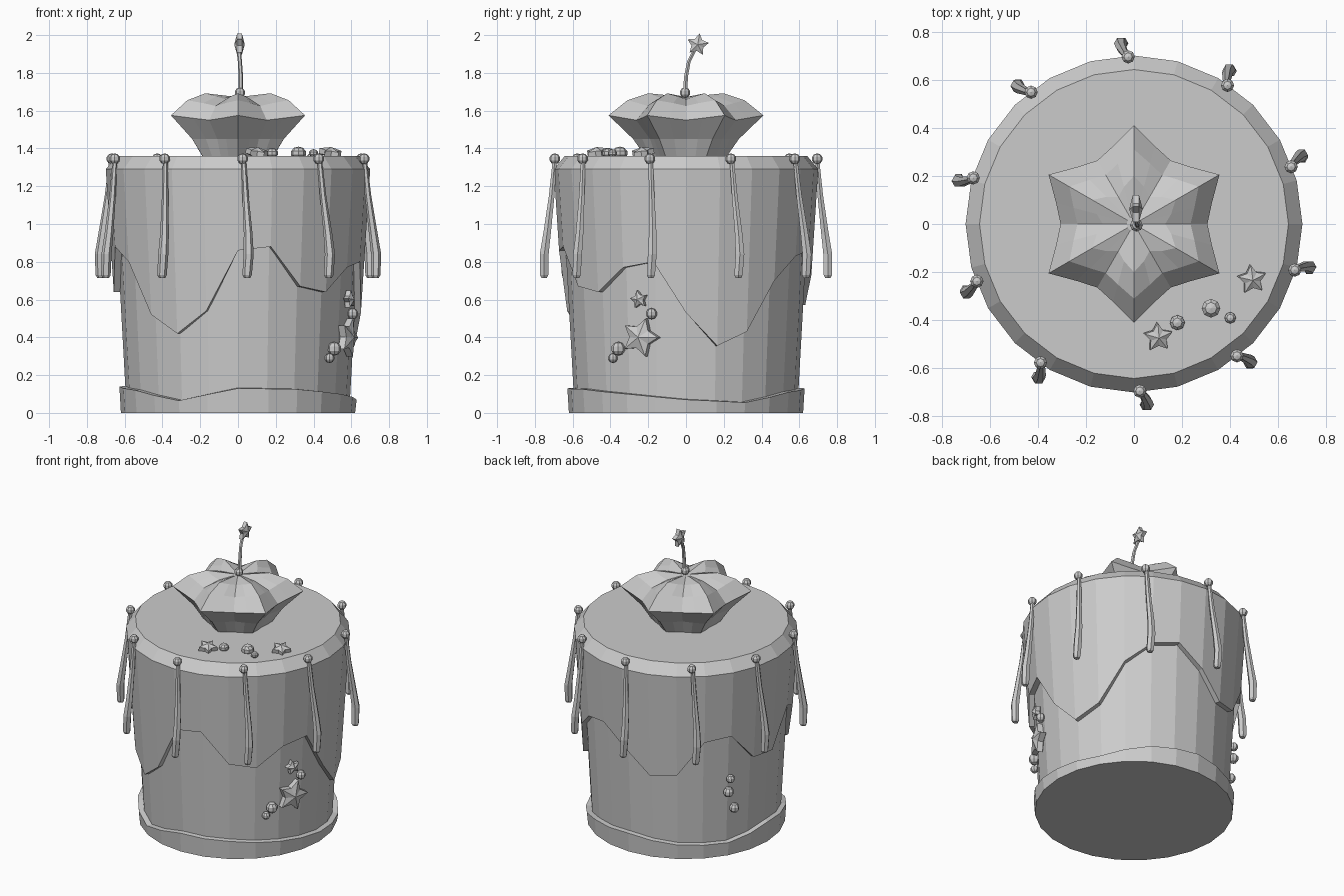
import bpy, bmesh, math
from math import sin, cos, pi, radians
from mathutils import Vector, Matrix

if "Cube" in bpy.data.objects:
    bpy.data.objects.remove(bpy.data.objects["Cube"])

grey = bpy.data.materials.new("plain_grey")
grey.use_nodes = True
grey.diffuse_color = (0.6, 0.6, 0.6, 1)
grey.node_tree.nodes["Principled BSDF"].inputs["Base Color"].default_value = (0.6, 0.6, 0.6, 1)


def finish(name, bm):
    """Turn a bmesh into a flat-shaded object."""
    bmesh.ops.recalc_face_normals(bm, faces=bm.faces[:])
    mesh = bpy.data.meshes.new(name)
    bm.to_mesh(mesh)
    bm.free()
    mesh.materials.append(grey)
    obj = bpy.data.objects.new(name, mesh)
    bpy.context.collection.objects.link(obj)
    return obj


def skin(name, rings):
    """Bridge rings of points and close both ends."""
    bm = bmesh.new()
    loops = [[bm.verts.new(p) for p in ring] for ring in rings]
    for a, b in zip(loops, loops[1:]):
        n = len(a)
        for i in range(n):
            j = (i + 1) % n
            bm.faces.new((a[i], a[j], b[j], b[i]))
    bm.faces.new(loops[0])
    bm.faces.new(loops[-1])
    return finish(name, bm)


def around(phi, r, z):
    """Point at an angle measured from the front towards +x."""
    return Vector((r * sin(phi), -r * cos(phi), z))


def tube(name, path, radii, sides=6):
    """Tapered tube along a mostly vertical path."""
    return skin(name, [[p + Vector((r * cos(2 * pi * i / sides), r * sin(2 * pi * i / sides), 0))
                        for i in range(sides)] for p, r in zip(path, radii)])


def ball(name, pos, r, squash=1.0):
    bm = bmesh.new()
    bmesh.ops.create_uvsphere(bm, u_segments=8, v_segments=5, radius=r)
    bmesh.ops.scale(bm, vec=(1, 1, squash), verts=bm.verts)
    bmesh.ops.translate(bm, vec=pos, verts=bm.verts)
    return finish(name, bm)


def star(name, pos, normal, r, depth, turn=0.0):
    """Puffy five-pointed star facing along the normal."""
    bm = bmesh.new()
    rim = []
    for i in range(10):
        a = turn + i * pi / 5
        q = r if i % 2 == 0 else r * 0.56
        rim.append([bm.verts.new((q * cos(a), q * sin(a), s * depth * 0.45)) for s in (-1, 1)])
    tips = [bm.verts.new((0, 0, s * depth)) for s in (-1, 1)]
    for i in range(10):
        a, b = rim[i], rim[(i + 1) % 10]
        bm.faces.new((a[0], b[0], b[1], a[1]))
        for s in (0, 1):
            bm.faces.new((a[s], b[s], tips[s]))
    turn_to = Vector(normal).to_track_quat('Z', 'Y').to_matrix().to_4x4()
    bmesh.ops.transform(bm, matrix=Matrix.Translation(pos) @ turn_to, verts=bm.verts)
    return finish(name, bm)


SIDES = 24
angles = [2 * pi * i / SIDES for i in range(SIDES)]


def ring(r, z):
    return [around(a, r, z) for a in angles]


# Tapered body
skin("body", [ring(0.59, 0.02), ring(0.655, 1.2)])

# Base trim with a wavy upper edge
wave = [.13, .125, .10, .07, .055, .11, .13, .10, .09, .14, .12, .065]
base_top = [(wave[i // 2] + wave[(i + 1) // 2 % 12]) / 2 for i in range(SIDES)]
skin("base_trim", [ring(0.62, 0),
                   [around(a, 0.628, z) for a, z in zip(angles, base_top)],
                   [around(a, 0.59, z + 0.003) for a, z in zip(angles, base_top)]])

# Frosting coat with a dripping lower edge
drip = [.86, .88, .67, .64, .77, .80, .53, .355, .43, .70, .83, .86,
        .73, .57, .59, .82, .84, .65, .64, .88, .80, .52, .42, .54]


def coat_radius(z):
    return 0.70 - 0.065 * (1.29 - z)


skin("frosting", [[around(a, 0.585 + 0.05 * z, z) for a, z in zip(angles, drip)],
                  [around(a, coat_radius(z), z) for a, z in zip(angles, drip)],
                  ring(0.70, 1.29), ring(0.642, 1.36)])

# Six-pointed fluted top: radius and height at tip, flank and valley
profile = [((.21, 1.35), (.19, 1.35), (.18, 1.35)),
           ((.28, 1.45), (.24, 1.45), (.22, 1.45)),
           ((.41, 1.575), (.335, 1.56), (.305, 1.55)),
           ((.31, 1.655), (.26, 1.64), (.235, 1.625)),
           ((.20, 1.692), (.16, 1.675), (.13, 1.66)),
           ((.03, 1.675), (.03, 1.67), (.03, 1.67))]
skin("fluted_top", [[around(a, *level[(0, 1, 2, 1)[i % 4]]) for i, a in enumerate(angles)]
                    for level in profile])

# Curved stem with a star on its end
ball("stem_bulb", Vector((0.01, -0.005, 1.695)), 0.028)
stem = [(.015, -.005, 1.69), (.015, 0, 1.78), (.01, .015, 1.86), (.005, .04, 1.91), (.005, .06, 1.945)]
tube("stem", [Vector(p) for p in stem], [.013, .012, .011, .012, .013])
star("stem_star", Vector((0.008, 0.062, 1.95)), (1, 0, 0), 0.06, 0.028, 0.15)

# Ten beads on the rim, each with a hanging tassel
for k in range(10):
    phi = radians(2 + 36 * k)
    out, side = around(phi, 1, 0), Vector((cos(phi), sin(phi), 0))
    ball(f"bead_{k + 1}", around(phi, 0.695, 1.345), 0.029)
    steps = [(.695, .005, 1.34), (.712, .015, 1.15), (.737, .028, .95), (.752, .03, .84), (.752, .022, .73), (.752, .022, .715)]
    tube(f"tassel_{k + 1}", [out * r + side * s + Vector((0, 0, z)) for r, s, z in steps],
         [.013, .017, .023, .027, .025, .017])

# Loose decorations on the top
for i, (x, y, r) in enumerate([(.18, -.41, .033), (.32, -.35, .041), (.40, -.39, .025)]):
    ball(f"top_pebble_{i + 1}", Vector((x, y, 1.375)), r, 0.85)
for i, (x, y, turn) in enumerate([(.10, -.47, 2.1), (.49, -.23, 0.9)]):
    star(f"top_star_{i + 1}", Vector((x, y, 1.378)), (0.15, -0.15, 1), 0.062, 0.03, turn)


# Decorations on the sides
def on_body(phi, z):
    return around(phi, 0.605 + 0.055 * z, z)


for i, (y, z, r) in enumerate([(-.18, .525, .03), (-.36, .34, .037), (-.39, .29, .026)]):
    ball(f"side_pebble_{i + 1}", on_body(math.acos(-y / 0.625), z), r)
for i, (y, z, r, turn) in enumerate([(-.24, .40, .105, 2.5), (-.245, .60, .048, 0.5)]):
    phi = math.acos(-y / 0.63)
    star(f"side_star_{i + 1}", on_body(phi, z), around(phi, 1, 0), r, 0.04 if r > .1 else .03, turn)
for i, (deg, z, r) in enumerate([(241, .53, .028), (240, .44, .034), (244, .32, .032)]):
    ball(f"back_pebble_{i + 1}", on_body(radians(deg), z), r)
